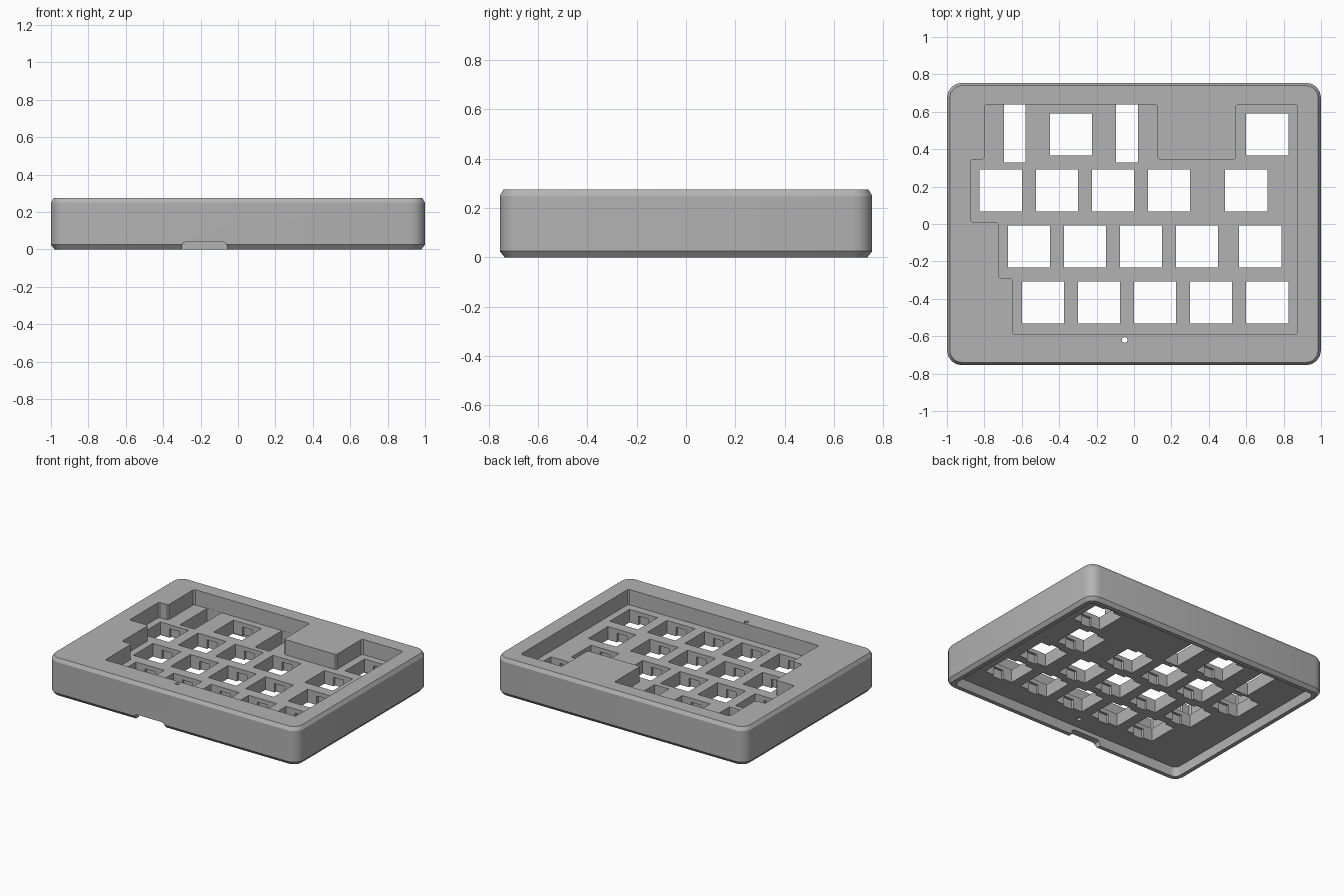
import bpy
import bmesh
from math import sin, cos, pi

cube = bpy.data.objects.get("Cube")
if cube:
    bpy.data.objects.remove(cube)

HEIGHT, PLATE_TOP, PLATE_BOTTOM = 0.275, 0.165, 0.07
PITCH, HOLE = 0.3, 0.225

grey = bpy.data.materials.new("matte grey")
grey.use_nodes = True
tone = (0.45, 0.45, 0.45, 1)
grey.diffuse_color = tone
grey.node_tree.nodes["Principled BSDF"].inputs["Base Color"].default_value = tone


def rounded_rect(hx, hy, r, steps=4):
    points = []
    corners = [(1, 1), (-1, 1), (-1, -1), (1, -1)]
    for i, (sx, sy) in enumerate(corners):
        for k in range(steps + 1):
            a = (i + k / steps) * pi / 2
            points.append((sx * (hx - r) + r * cos(a), sy * (hy - r) + r * sin(a)))
    return points


def loft(name, rings):
    """Closed solid through matching rings of (outline, height)."""
    bm = bmesh.new()
    loops = [[bm.verts.new((x, y, z)) for x, y in pts] for pts, z in rings]
    n = len(loops[0])
    bm.faces.new(loops[0][::-1])
    bm.faces.new(loops[-1])
    for low, high in zip(loops, loops[1:]):
        for i in range(n):
            j = (i + 1) % n
            bm.faces.new((low[i], low[j], high[j], high[i]))
    bmesh.ops.recalc_face_normals(bm, faces=bm.faces)
    mesh = bpy.data.meshes.new(name)
    bm.to_mesh(mesh)
    bm.free()
    mesh.materials.append(grey)
    obj = bpy.data.objects.new(name, mesh)
    bpy.context.collection.objects.link(obj)
    return obj


def prism(name, outline, z0, z1):
    return loft(name, [(outline, z0), (outline, z1)])


def box(name, x0, x1, y0, y1, z0, z1):
    return prism(name, [(x0, y0), (x1, y0), (x1, y1), (x0, y1)], z0, z1)


def chamfered(points, size):
    """Cut every corner of an axis-aligned outline."""
    result = []
    for i, (x, y) in enumerate(points):
        for px, py in (points[i - 1], points[(i + 1) % len(points)]):
            length = abs(px - x) + abs(py - y)
            result.append((x + (px - x) * size / length, y + (py - y) * size / length))
    return result


# Case shell with chamfered top and bottom rims
case = loft("keyboard_case", [
    (rounded_rect(0.98, 0.735, 0.06), 0),
    (rounded_rect(1, 0.755, 0.08), 0.025),
    (rounded_rect(1, 0.755, 0.08), HEIGHT - 0.025),
    (rounded_rect(0.985, 0.74, 0.065), HEIGHT)])

cutters = []

# Open underside
cutters.append(prism("underside_cavity", rounded_rect(0.95, 0.705, 0.04), -0.1, PLATE_BOTTOM))

# Stepped key well
well = [(-0.8, 0.64), (-0.8, 0.345), (-0.875, 0.345), (-0.875, 0.01),
        (-0.725, 0.01), (-0.725, -0.29), (-0.65, -0.29), (-0.65, -0.59),
        (0.875, -0.59), (0.875, 0.64), (0.545, 0.64), (0.545, 0.345),
        (0.125, 0.345), (0.125, 0.64)]
cutters.append(prism("key_well", chamfered(well, 0.01), PLATE_TOP, 0.4))

# Switch openings with clip recesses below the plate surface
rows = [(0.4775, [-0.3375, 0.7125]),
        (0.18, [-0.7125 + PITCH * i for i in range(4)] + [0.6]),
        (-0.12, [-0.5625 + PITCH * i for i in range(4)] + [0.675]),
        (-0.42, [-0.4875 + PITCH * i for i in range(5)])]
h = HOLE / 2
for y, columns in rows:
    for x in columns:
        cutters.append(box("switch_opening", x - h, x + h, y - h, y + h, 0.03, 0.2))
        cutters.append(box("clip_recess", x - 0.04, x + 0.04, y - h - 0.018, y + h + 0.018,
                           0.04, PLATE_TOP - 0.03))

# Stabiliser slots beside the wide key
for x in (-0.6375, -0.0375):
    cutters.append(box("stabiliser_slot", x - 0.058, x + 0.058, 0.33, 0.639, 0.03, 0.2))

# Reset pinhole
pin = [(-0.05 + 0.015 * cos(i * pi / 8), -0.62 + 0.015 * sin(i * pi / 8)) for i in range(16)]
cutters.append(prism("reset_pinhole", pin, 0.03, 0.4))

# Cable notch in the front rim
notch = prism("cable_notch", [(-0.3, -0.1), (-0.06, -0.1), (-0.06, 0.02), (-0.067, 0.034),
                              (-0.08, 0.04), (-0.28, 0.04), (-0.293, 0.034), (-0.3, 0.02)],
              0.65, 0.85)
for v in notch.data.vertices:
    v.co = (v.co.x, -v.co.z, v.co.y)
notch.data.flip_normals()
bm = bmesh.new()
bm.from_mesh(notch.data)
bmesh.ops.recalc_face_normals(bm, faces=bm.faces)
bm.to_mesh(notch.data)
bm.free()
cutters.append(notch)

# Carve the case
bpy.ops.object.select_all(action='DESELECT')
bpy.context.view_layer.objects.active = case
case.select_set(True)
for cutter in cutters:
    cut = case.modifiers.new("cut", 'BOOLEAN')
    cut.operation = 'DIFFERENCE'
    cut.solver = 'EXACT'
    cut.object = cutter
    bpy.ops.object.modifier_apply(modifier=cut.name)
    bpy.data.objects.remove(cutter)
bpy.ops.object.shade_smooth_by_angle(angle=pi / 6)
